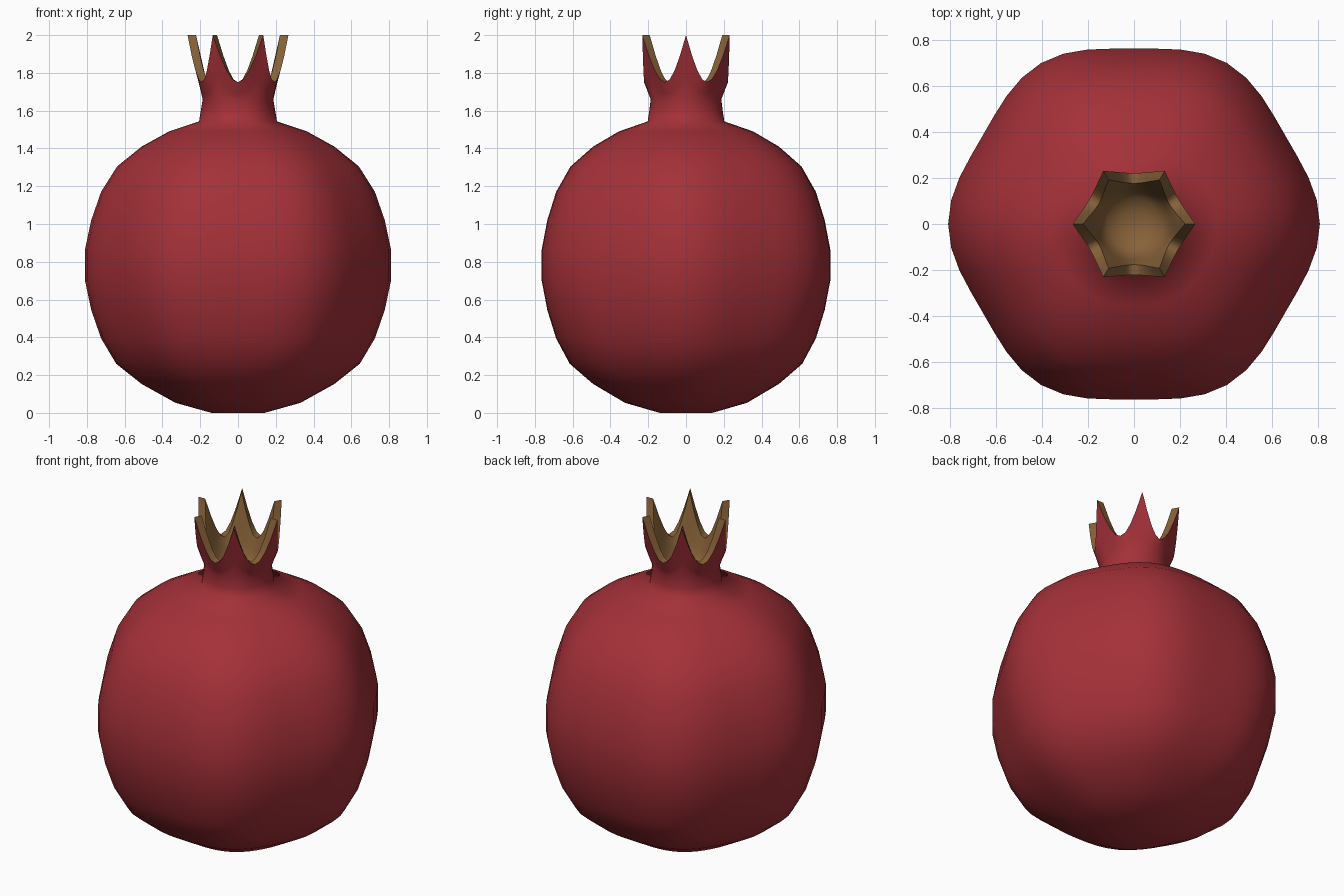
import bpy, bmesh
from math import cos, sin, tau

if "Cube" in bpy.data.objects:
    bpy.data.objects.remove(bpy.data.objects["Cube"])

SEG = 48


def material(name, color):
    m = bpy.data.materials.new(name)
    m.diffuse_color = (*color, 1)
    m.use_nodes = True
    m.node_tree.nodes["Principled BSDF"].inputs["Base Color"].default_value = m.diffuse_color
    return m


def loft(name, rows, mat, angle, bottom=None, top=None):
    """Skin rows of (radius, z) functions of the angle; cap with pole points."""
    bm = bmesh.new()
    rings = []
    for row in rows:
        ring = []
        for i in range(SEG):
            a = tau * i / SEG
            r, z = row(a)
            ring.append(bm.verts.new((r * cos(a), r * sin(a), z)))
        rings.append(ring)
    for lo, hi in zip(rings, rings[1:]):
        for i in range(SEG):
            j = (i + 1) % SEG
            bm.faces.new((lo[i], lo[j], hi[j], hi[i]))
    for ring, z in ((rings[0], bottom), (rings[-1], top)):
        if z is not None:
            pole = bm.verts.new((0, 0, z))
            for i in range(SEG):
                j = (i + 1) % SEG
                if ring is rings[0]:
                    bm.faces.new((ring[j], ring[i], pole))
                else:
                    bm.faces.new((ring[i], ring[j], pole))
    me = bpy.data.meshes.new(name)
    bm.to_mesh(me)
    bm.free()
    ob = bpy.data.objects.new(name, me)
    bpy.context.collection.objects.link(ob)
    me.materials.append(mat)
    bpy.ops.object.select_all(action='DESELECT')
    ob.select_set(True)
    bpy.context.view_layer.objects.active = ob
    bpy.ops.object.shade_smooth_by_angle(angle=angle)
    return ob


def lobed(r, z):
    # six soft lobes that fade towards the poles
    return lambda a: (r * (1 - 0.0286 * r / 0.81 * (1 - cos(6 * a))), z)


def rim(a):
    # six pointed sepals
    t = abs((a / (tau / 6) + 0.5) % 1 - 0.5) * 2
    f = (1 - t) ** 2
    return 0.222 + 0.045 * f, 1.75 + 0.25 * f


def crown(s, base_r, base_z, inset=0):
    def row(a):
        r, z = rim(a)
        return base_r + s * (r - inset - base_r), base_z + s * (z - base_z)
    return row


red = material("red_skin", (0.37, 0.03, 0.04))
brown = material("brown_lining", (0.24, 0.12, 0.04))

# Fruit body running up into the neck and the outside of the sepals
profile = [(0.14, 0), (0.33, 0.053), (0.51, 0.153), (0.645, 0.26), (0.725, 0.395),
           (0.777, 0.545), (0.81, 0.70), (0.81, 0.865), (0.777, 1.02), (0.725, 1.17),
           (0.64, 1.305), (0.51, 1.41), (0.365, 1.49), (0.206, 1.543), (0.197, 1.60)]
skin = [lobed(r, z) for r, z in profile]
skin += [crown(s, 0.187, 1.66) for s in (0, 1 / 3, 2 / 3, 1)]
loft("fruit_skin", skin, red, 1.75, bottom=0)

# Brown rim and inner bowl of the crown
lining = [crown(1, 0.187, 1.66)]
lining += [crown(s, 0.145, 1.66, 0.045) for s in (1, 2 / 3, 1 / 3, 0)]
lining += [lambda a: (0.115, 1.615), lambda a: (0.06, 1.59)]
loft("crown_lining", lining, brown, 1.2, top=1.58)
